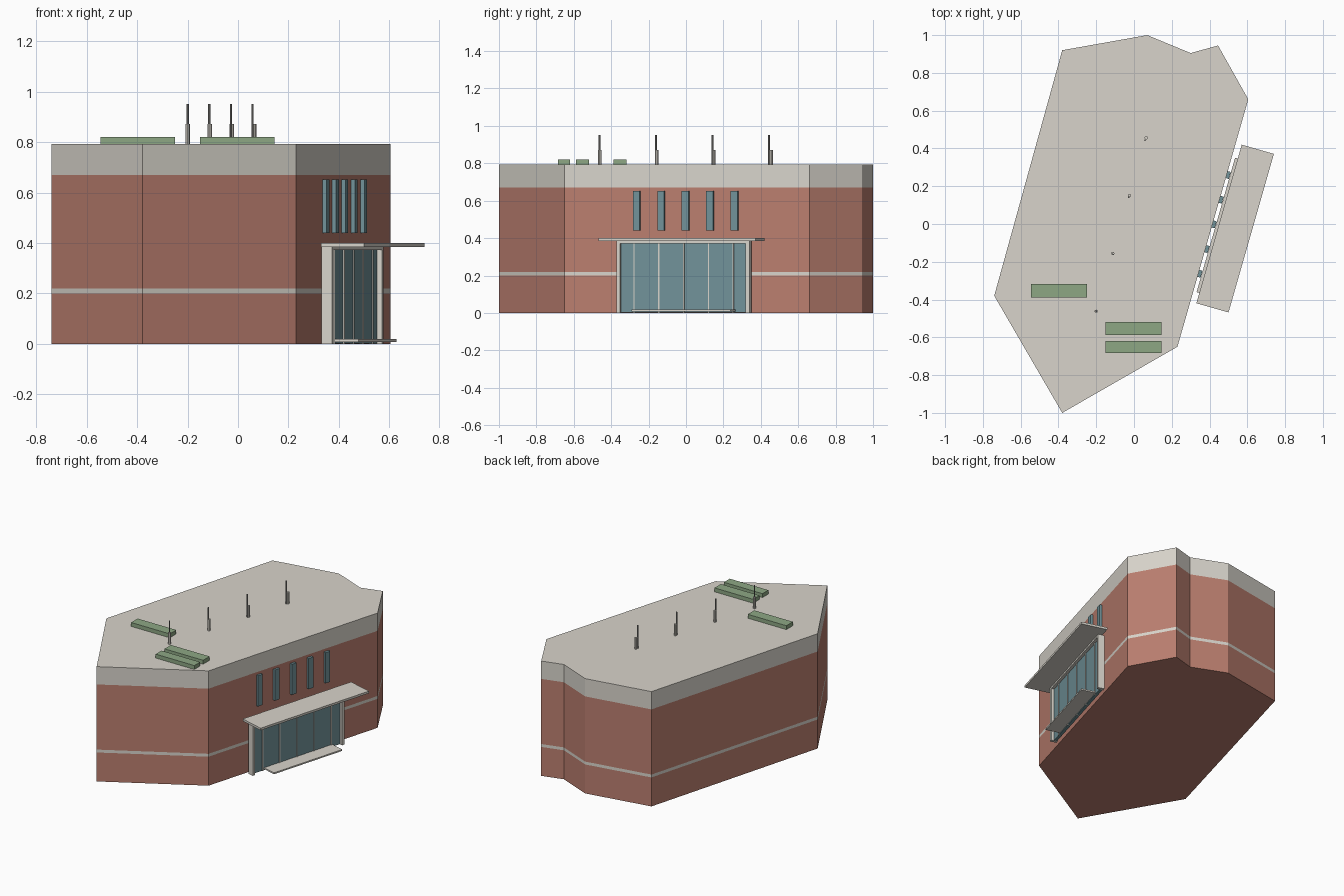
import bpy, bmesh, math
from mathutils import Matrix, Vector

if "Cube" in bpy.data.objects:
    bpy.data.objects.remove(bpy.data.objects["Cube"])


def material(name, r, g, b):
    def lin(c):
        c /= 255
        return c / 12.92 if c <= 0.04045 else ((c + 0.055) / 1.055) ** 2.4
    m = bpy.data.materials.new(name)
    m.diffuse_color = (lin(r), lin(g), lin(b), 1)
    m.use_nodes = True
    m.node_tree.nodes["Principled BSDF"].inputs["Base Color"].default_value = m.diffuse_color
    return m


BRICK = material("red brick", 186, 126, 111)
STONE = material("pale stone", 216, 212, 203)
GLASS = material("blue glass", 113, 146, 153)
GREEN = material("planter green", 141, 167, 132)
STEEL = material("grey steel", 150, 148, 144)


def finish(bm, name, mats):
    bmesh.ops.recalc_face_normals(bm, faces=bm.faces[:])
    me = bpy.data.meshes.new(name)
    bm.to_mesh(me)
    bm.free()
    for m in mats:
        me.materials.append(m)
    ob = bpy.data.objects.new(name, me)
    bpy.context.collection.objects.link(ob)
    return ob


def box(name, mat, x, y, z, frame=Matrix()):
    """Box from (min, max) ranges, placed in a given frame."""
    bm = bmesh.new()
    size = Matrix.Diagonal((x[1] - x[0], y[1] - y[0], z[1] - z[0], 1))
    mid = Matrix.Translation((sum(x) / 2, sum(y) / 2, sum(z) / 2))
    bmesh.ops.create_cube(bm, size=1, matrix=frame @ mid @ size)
    return finish(bm, name, [mat])


def cylinder(name, mat, x, y, z, radius, sides):
    bm = bmesh.new()
    bmesh.ops.create_cone(bm, cap_ends=True, segments=sides, radius1=radius,
                          radius2=radius, depth=z[1] - z[0],
                          matrix=Matrix.Translation((x, y, sum(z) / 2)))
    return finish(bm, name, [mat])


# Building: faceted footprint raised through brick, stripe and parapet levels
footprint = [(-0.74, -0.38), (-0.38, -1.0), (0.23, -0.65), (0.605, 0.66),
             (0.445, 0.945), (0.30, 0.905), (0.07, 1.0), (-0.38, 0.92)]
levels = [0, 0.2, 0.22, 0.67, 0.793]
bm = bmesh.new()
rings = [[bm.verts.new((x, y, z)) for x, y in footprint] for z in levels]
n = len(footprint)
for k in range(len(levels) - 1):
    for i in range(n):
        j = (i + 1) % n
        f = bm.faces.new((rings[k][i], rings[k][j], rings[k + 1][j], rings[k + 1][i]))
        f.material_index = k % 2
bm.faces.new(rings[0][::-1]).material_index = 0
bm.faces.new(rings[-1]).material_index = 1
finish(bm, "building", [BRICK, STONE])

# Entrance frame of reference: x runs outward from the wall, y along it
wall = Matrix.Translation((0.416, 0, 0)) @ Matrix.Rotation(math.atan2(-0.375, 1.31), 4, 'Z')

# Upper windows
for i in range(5):
    c = (i - 2) * 0.136
    box("upper_window", GLASS, (-0.01, 0.017), (c - 0.019, c + 0.019), (0.44, 0.652), wall)

# Entrance: pillars, header, glazing, mullions, canopy, step
for s in (-1, 1):
    box("entrance_pillar", STONE, (0.018, 0.062), (s * 0.36 - 0.01, s * 0.36 + 0.01), (0, 0.385), wall)
box("entrance_header", STONE, (0.018, 0.062), (-0.35, 0.35), (0.372, 0.385), wall)
box("entrance_glass", GLASS, (0.022, 0.042), (-0.35, 0.35), (0.002, 0.372), wall)
for i in range(5):
    c = (i - 2) * 0.138
    box("mullion", STONE, (0.03, 0.047), (c - 0.003, c + 0.003), (0, 0.372), wall)
box("canopy", STONE, (0.033, 0.21), (-0.427, 0.446), (0.385, 0.4), wall)
box("entrance_step", STONE, (0.042, 0.14), (-0.262, 0.288), (0.008, 0.018), wall)

# Roof planters
for x, y in (((-0.545, -0.25), (-0.388, -0.317)),
             ((-0.15, 0.145), (-0.588, -0.518)),
             ((-0.15, 0.145), (-0.684, -0.62))):
    box("roof_planter", GREEN, x, y, (0.79, 0.82))

# Roof masts: a stout base with a thin pole
for i in range(4):
    x, y = -0.2 + 0.086 * i, -0.462 + 0.302 * i
    cylinder("mast_base", STONE, x + 0.002 * i, y + 0.004 * i, (0.79, 0.872), 0.009, 8)
    cylinder("mast_pole", STEEL, x, y, (0.79, 0.952), 0.0045, 8)
